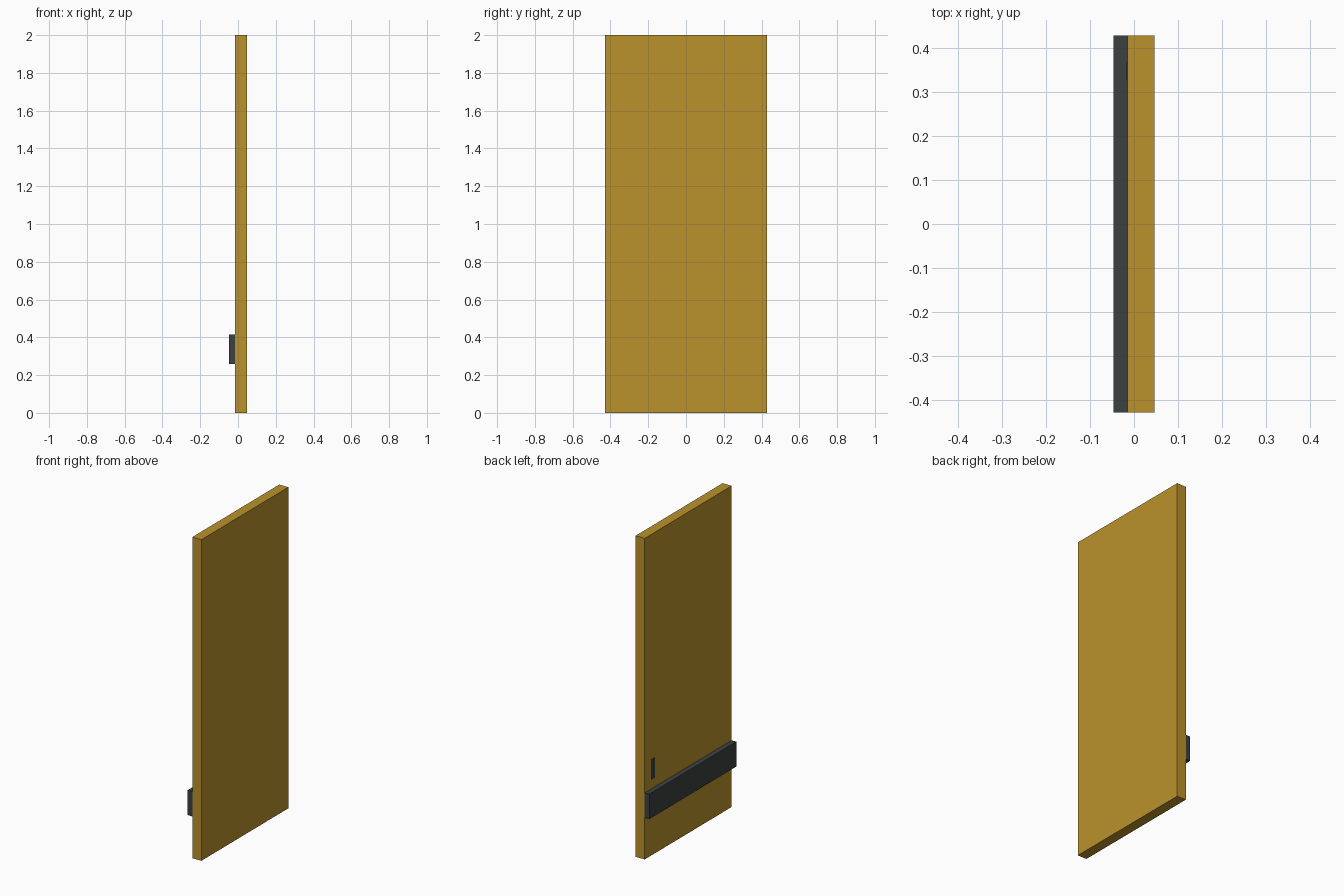
import bpy

if "Cube" in bpy.data.objects:
    bpy.data.objects.remove(bpy.data.objects["Cube"])


def material(name, rgb):
    m = bpy.data.materials.new(name)
    m.diffuse_color = (*rgb, 1.0)
    m.use_nodes = True
    m.node_tree.nodes["Principled BSDF"].inputs["Base Color"].default_value = m.diffuse_color
    return m


def box(name, lo, hi, mat):
    """Axis-aligned box between two corners."""
    bpy.ops.mesh.primitive_cube_add(size=1, location=[(a + b) / 2 for a, b in zip(lo, hi)])
    ob = bpy.context.object
    ob.name = name
    ob.scale = [b - a for a, b in zip(lo, hi)]
    bpy.ops.object.transform_apply(location=False, rotation=False, scale=True)
    ob.data.materials.append(mat)
    return ob


ochre = material("ochre", (0.49, 0.288, 0.025))
charcoal = material("charcoal", (0.047, 0.053, 0.053))

HALF_WIDTH = 0.428
FACE_X = -0.015   # side of the panel that carries the fittings

# Upright panel
box("panel", (FACE_X, -HALF_WIDTH, 0), (0.047, HALF_WIDTH, 2.0), ochre)

# Full-width bar across the lower part
box("cross_bar", (-0.047, -HALF_WIDTH, 0.26), (FACE_X, HALF_WIDTH, 0.415), charcoal)

# Thin upright plate above one end of the bar
box("small_plate", (FACE_X - 0.002, 0.328, 0.473), (FACE_X, 0.368, 0.597), charcoal)
